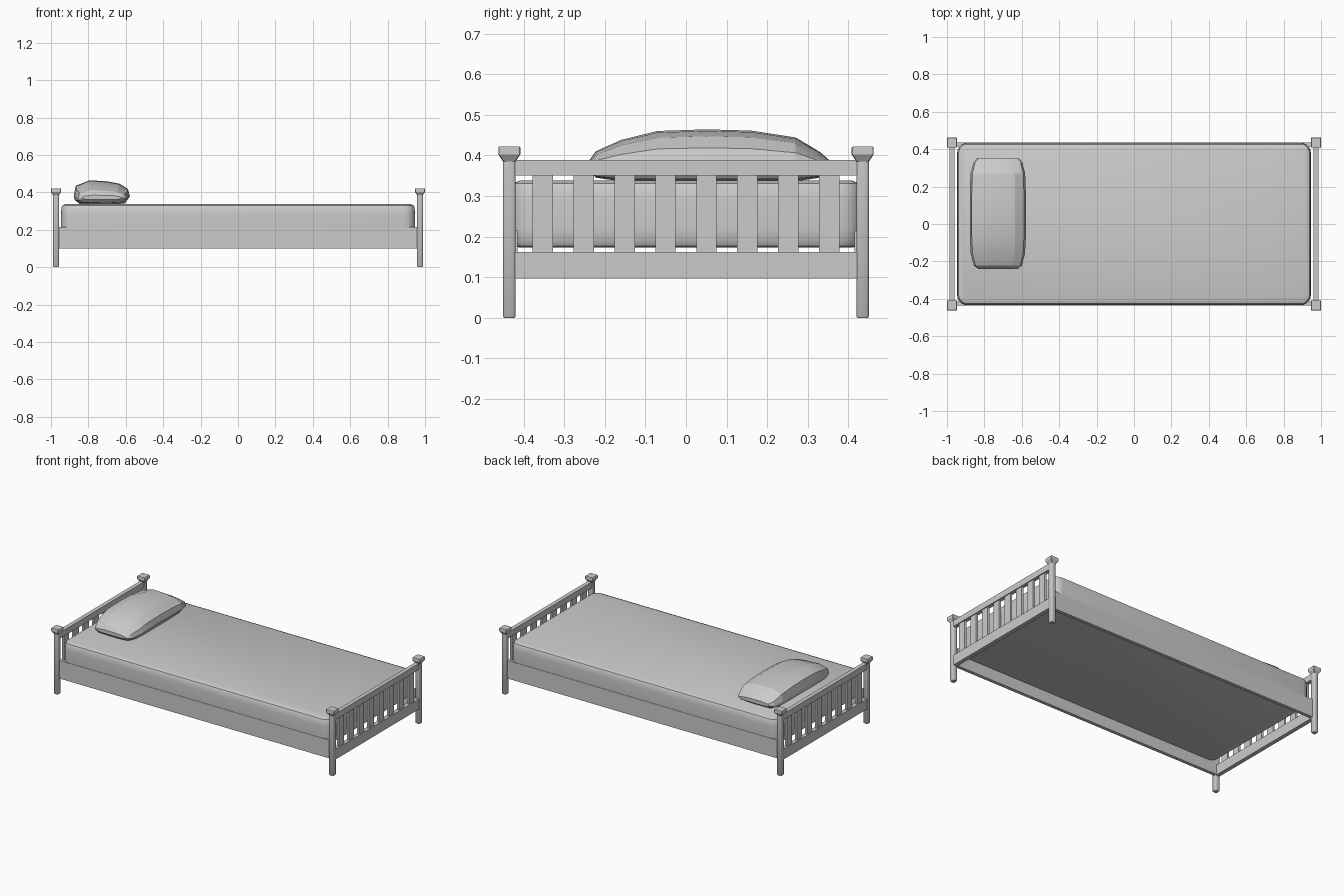
import bpy, bmesh, math

if "Cube" in bpy.data.objects:
    bpy.data.objects.remove(bpy.data.objects["Cube"])

grey = bpy.data.materials.new("plain_grey")
grey.diffuse_color = (0.6, 0.6, 0.6, 1)
grey.use_nodes = True
grey.node_tree.nodes["Principled BSDF"].inputs["Base Color"].default_value = grey.diffuse_color


def finish(bm, name, angle=30):
    bmesh.ops.recalc_face_normals(bm, faces=bm.faces)
    me = bpy.data.meshes.new(name)
    bm.to_mesh(me)
    bm.free()
    me.materials.append(grey)
    ob = bpy.data.objects.new(name, me)
    bpy.context.collection.objects.link(ob)
    bpy.ops.object.select_all(action='DESELECT')
    ob.select_set(True)
    bpy.context.view_layer.objects.active = ob
    bpy.ops.object.shade_smooth_by_angle(angle=math.radians(angle))
    return ob


def loft(name, rings, angle=30):
    """Skin a list of equal-length point rings and cap both ends."""
    bm = bmesh.new()
    loops = [[bm.verts.new(p) for p in ring] for ring in rings]
    for a, b in zip(loops, loops[1:]):
        for i in range(len(a)):
            j = (i + 1) % len(a)
            bm.faces.new((a[i], a[j], b[j], b[i]))
    bm.faces.new(loops[0])
    bm.faces.new(loops[-1])
    return finish(bm, name, angle)


def box(name, x0, x1, y0, y1, z0, z1):
    return loft(name, [[(x0, y0, z), (x1, y0, z), (x1, y1, z), (x0, y1, z)] for z in (z0, z1)])


def rounded_rect(cx, cy, hx, hy, r, z, steps):
    ring = []
    for k, (sx, sy) in enumerate(((1, 1), (-1, 1), (-1, -1), (1, -1))):
        for s in range(steps + 1):
            a = math.radians(90 * (k + s / steps))
            ring.append((cx + sx * (hx - r) + r * math.cos(a),
                         cy + sy * (hy - r) + r * math.sin(a), z))
    return ring


# Four corner posts with flared square caps
for sx, end in ((-1, "head"), (1, "foot")):
    for sy, side in ((-1, "front"), (1, "back")):
        x, y = sx * 0.973, sy * 0.435
        loft(f"{end}_{side}_post",
             [rounded_rect(x, y, h, h, 0.006, z, 2)
              for h, z in ((0.013, 0), (0.0155, 0.004), (0.0155, 0.39))], 50)
        loft(f"{end}_{side}_cap",
             [rounded_rect(x, y, h, h, 0.002, z, 1)
              for h, z in ((0.0155, 0.385), (0.027, 0.402), (0.027, 0.419), (0.025, 0.422))])

    # End boards: lower rail, top rail and eight slats
    xa, xb = sx * 0.973 - 0.013, sx * 0.973 + 0.013
    box(f"{end}_lower_rail", xa, xb, -0.425, 0.425, 0.097, 0.162)
    box(f"{end}_top_rail", xa, xb, -0.425, 0.425, 0.35, 0.389)
    for i in range(8):
        y = (i - 3.5) * 0.1007
        box(f"{end}_slat_{i + 1}", sx * 0.973 - 0.007, sx * 0.973 + 0.007,
            y - 0.025, y + 0.025, 0.16, 0.352)

# Side rails
for sy, side in ((-1, "front"), (1, "back")):
    ys = sorted((sy * 0.415, sy * 0.436))
    box(f"{side}_side_rail", -0.96, 0.96, ys[0], ys[1], 0.1, 0.215)

# Mattress with rounded corners and softened rims
loft("mattress",
     [rounded_rect(0, 0, 0.946 - d, 0.434 - d, 0.055 - d, z, 5)
      for d, z in ((0.025, 0.173), (0.01, 0.177), (0.002, 0.19), (0, 0.22), (0, 0.29),
                   (0.002, 0.318), (0.008, 0.331), (0.025, 0.338))], 40)

# Pillow: one puffed cross-section, scaled along the width of the bed
section = [(-1, .40), (-.93, .78), (-.45, 1), (.15, .97), (.62, .87), (.93, .65),
           (1, .35), (.82, .06), (.3, 0), (-.3, 0), (-.78, .03), (-.97, .2)]
stations = [(-.24, .105, .362, .385), (-.222, .128, .345, .41), (-.16, .145, .336, .438),
            (-.07, .15, .334, .46), (.05, .15, .334, .464), (.16, .15, .334, .461),
            (.27, .146, .336, .444), (.33, .13, .345, .408), (.354, .108, .362, .387)]
loft("pillow", [[(-0.728 + u * w, y, lo + v * (hi - lo)) for u, v in section]
                for y, w, lo, hi in stations], 15)
